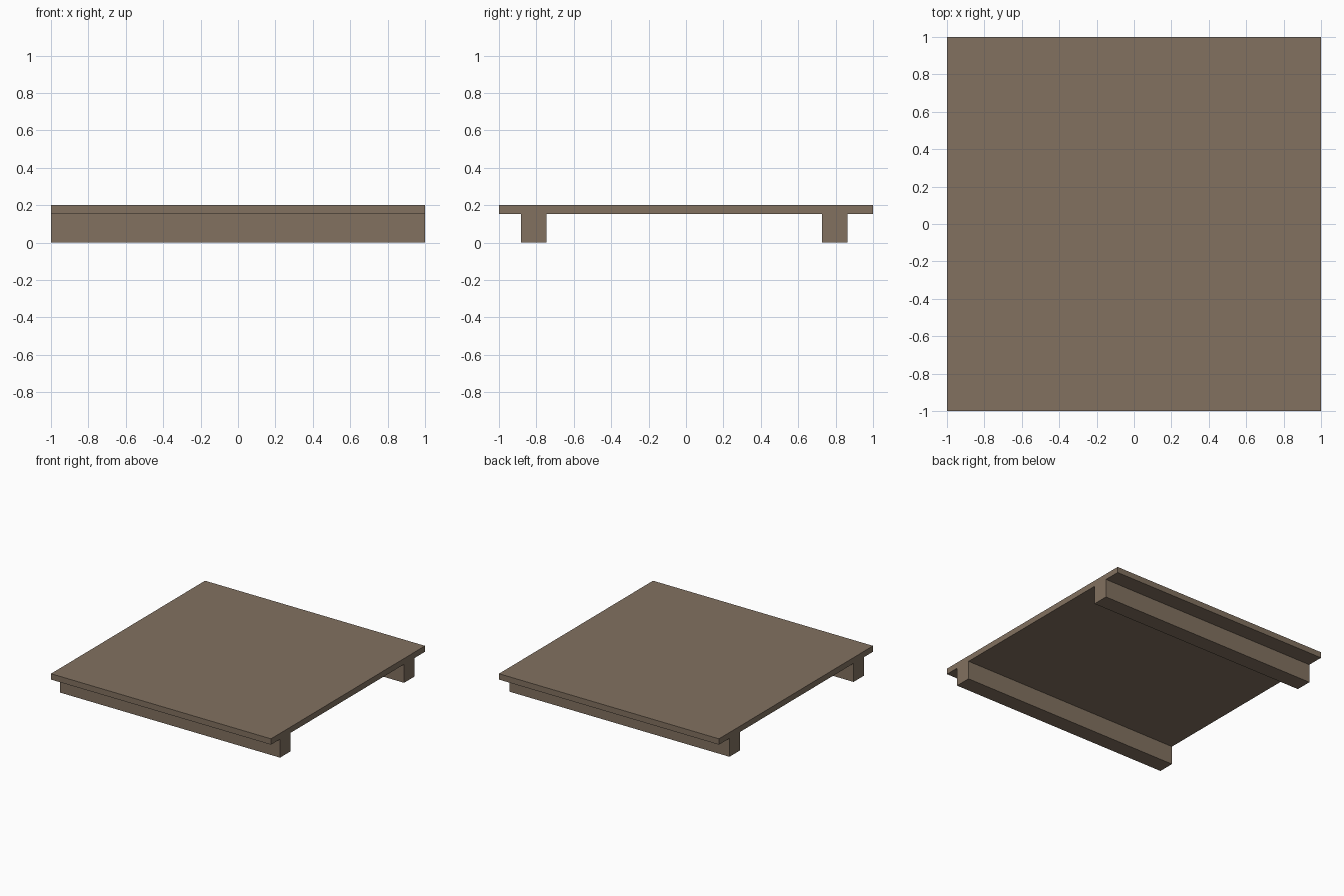
import bpy, bmesh
from mathutils import Matrix, Vector

if "Cube" in bpy.data.objects:
    bpy.data.objects.remove(bpy.data.objects["Cube"])

wood = bpy.data.materials.new("brown_wood")
wood.diffuse_color = (0.223, 0.165, 0.117, 1)
wood.use_nodes = True
wood.node_tree.nodes["Principled BSDF"].inputs["Base Color"].default_value = wood.diffuse_color


def box(name, lo, hi):
    lo, hi = Vector(lo), Vector(hi)
    bm = bmesh.new()
    bmesh.ops.create_cube(bm, size=1, matrix=Matrix.Translation((lo + hi) / 2)
                          @ Matrix.Diagonal((*(hi - lo), 1)))
    mesh = bpy.data.meshes.new(name)
    bm.to_mesh(mesh)
    bm.free()
    mesh.materials.append(wood)
    obj = bpy.data.objects.new(name, mesh)
    bpy.context.collection.objects.link(obj)
    return obj


# Flat deck slab
box("deck", (-1, -1, 0.152), (1, 1, 0.2))

# Two support beams running the full width
for name, y in (("front_beam", -0.882), ("back_beam", 0.728)):
    box(name, (-1, y, 0), (1, y + 0.135, 0.152))
